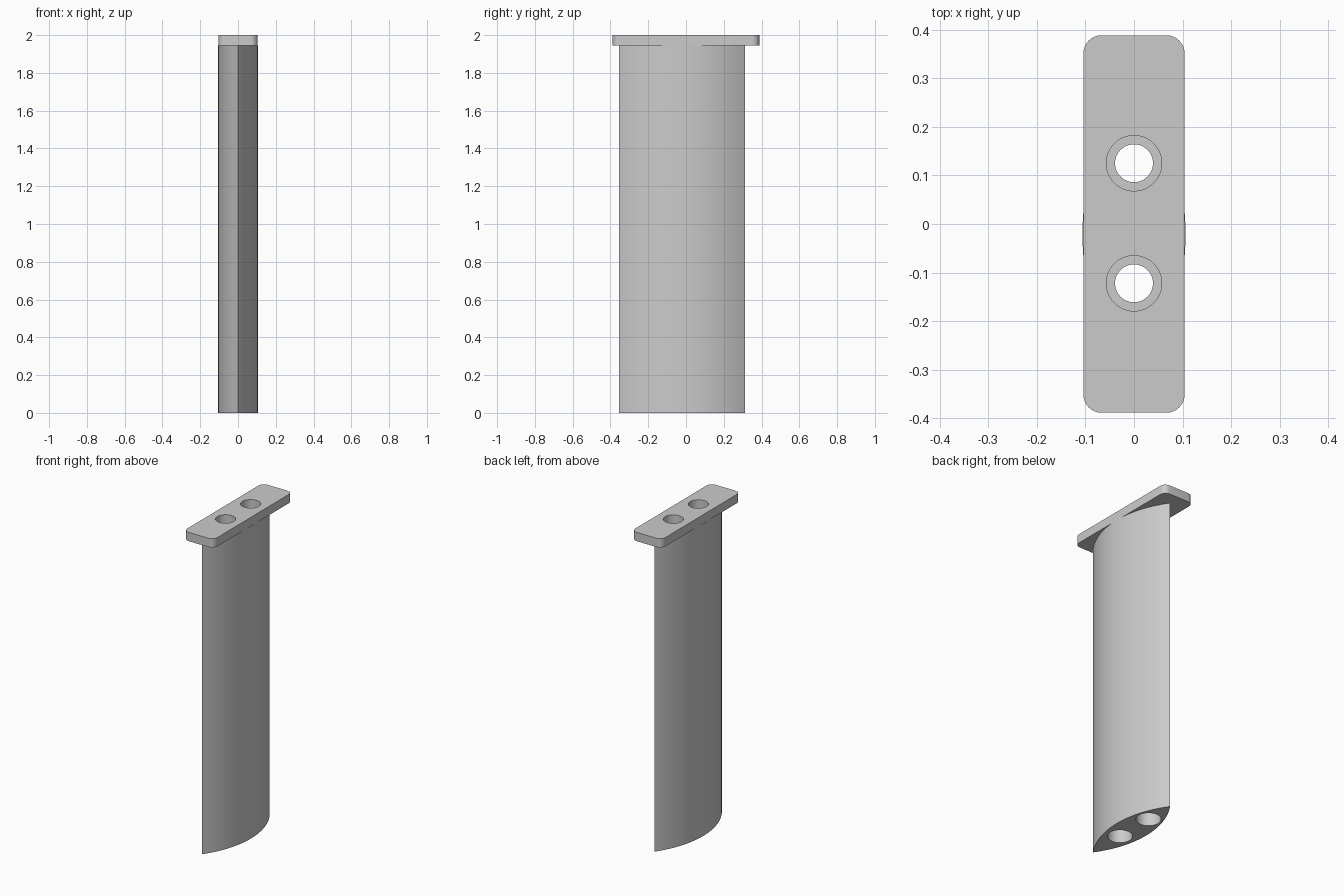
import bpy
import bmesh
from math import sin, cos, pi, atan2, hypot

cube = bpy.data.objects.get("Cube")
if cube:
    bpy.data.objects.remove(cube, do_unlink=True)

HEIGHT = 2.0
PLATE_BOTTOM = 1.945

grey = bpy.data.materials.new("plain_grey")
grey.use_nodes = True
grey.diffuse_color = (0.6, 0.6, 0.6, 1)
grey.node_tree.nodes["Principled BSDF"].inputs["Base Color"].default_value = (0.6, 0.6, 0.6, 1)


def prism(name, outline, z0, z1):
    """Extrude a closed outline between two heights."""
    bm = bmesh.new()
    base = bm.faces.new([bm.verts.new((x, y, z0)) for x, y in outline])
    result = bmesh.ops.extrude_face_region(bm, geom=[base])
    top = [v for v in result["geom"] if isinstance(v, bmesh.types.BMVert)]
    bmesh.ops.translate(bm, verts=top, vec=(0, 0, z1 - z0))
    bmesh.ops.recalc_face_normals(bm, faces=bm.faces)
    mesh = bpy.data.meshes.new(name)
    bm.to_mesh(mesh)
    bm.free()
    mesh.materials.append(grey)
    obj = bpy.data.objects.new(name, mesh)
    bpy.context.collection.objects.link(obj)
    return obj


def arc(cx, cy, r, a0, a1, steps):
    return [(cx + r * cos(a0 + (a1 - a0) * i / steps),
             cy + r * sin(a0 + (a1 - a0) * i / steps)) for i in range(steps + 1)]


def cut(obj, cutter):
    bpy.context.view_layer.objects.active = obj
    mod = obj.modifiers.new("bore", "BOOLEAN")
    mod.operation = "DIFFERENCE"
    mod.solver = "EXACT"
    mod.object = cutter
    bpy.ops.object.modifier_apply(modifier=mod.name)


# Strut: lens section made of two mirrored circular arcs
half_chord, half_thick, mid_y = 0.333, 0.106, -0.021
radius = (half_chord ** 2 + half_thick ** 2) / (2 * half_thick)
sweep = atan2(half_chord, radius - half_thick)
side = arc(half_thick - radius, mid_y, radius, -sweep, sweep, 32)
lens = side + [(-x, y) for x, y in reversed(side[1:-1])]
strut = prism("strut", lens, 0, PLATE_BOTTOM)

# Top plate with rounded corners
half_x, half_y, corner = 0.104, 0.388, 0.037
outline = []
for k, (sx, sy) in enumerate([(1, 1), (-1, 1), (-1, -1), (1, -1)]):
    outline += arc(sx * (half_x - corner), sy * (half_y - corner), corner,
                   k * pi / 2, (k + 1) * pi / 2, 8)
plate = prism("top_plate", outline, PLATE_BOTTOM, HEIGHT)

# Stepped bores: wide at both ends, narrow through the middle
steps = [("top_bore", 0.057, 1.88, 2.1), ("through_bore", 0.039, 0.1, 1.9),
         ("bottom_bore", 0.07, -0.1, 0.15)]
for y in (-0.122, 0.125):
    for name, r, z0, z1 in steps:
        cutter = prism(name, arc(0, y, r, 0, 2 * pi, 48)[:-1], z0, z1)
        cutter.hide_render = True
        cut(strut, cutter)
        if name == "top_bore":
            cut(plate, cutter)
        bpy.data.objects.remove(cutter, do_unlink=True)

# Smooth curved walls, keep edges sharp
for obj in (strut, plate):
    bpy.ops.object.select_all(action="DESELECT")
    obj.select_set(True)
    bpy.context.view_layer.objects.active = obj
    bpy.ops.object.shade_smooth_by_angle(angle=pi / 6)
